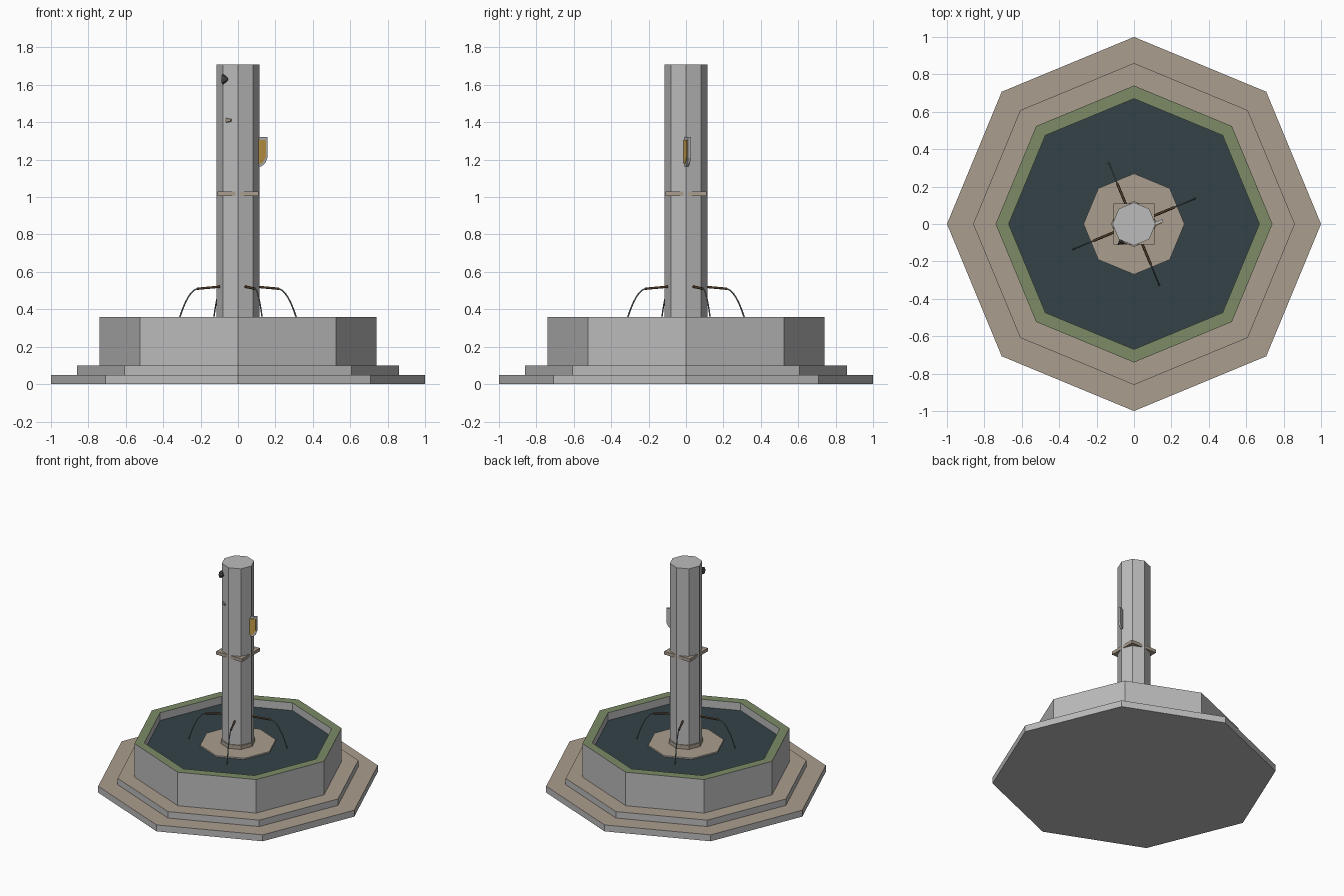
import bpy, bmesh, math
from mathutils import Vector, Matrix

if "Cube" in bpy.data.objects:
    bpy.data.objects.remove(bpy.data.objects["Cube"])


def material(name, rgb):
    m = bpy.data.materials.new(name)
    m.diffuse_color = (*rgb, 1)
    m.use_nodes = True
    m.node_tree.nodes["Principled BSDF"].inputs["Base Color"].default_value = m.diffuse_color
    return m


stone = material("stone_grey", (0.5, 0.5, 0.5))
tan = material("tan_paving", (0.40, 0.34, 0.27))
moss = material("mossy_rim", (0.20, 0.26, 0.13))
pool = material("dark_water", (0.035, 0.055, 0.065))
rust = material("rusty_pipe", (0.09, 0.05, 0.025))
stream_mat = material("stream_blue", (0.15, 0.2, 0.21))
amber = material("amber_glass", (0.55, 0.33, 0.06))
dark = material("dark_iron", (0.06, 0.06, 0.06))


def finish(name, bm, mats, top=False):
    bmesh.ops.recalc_face_normals(bm, faces=bm.faces)
    bm.normal_update()
    if top:  # second material on upward faces
        for f in bm.faces:
            f.material_index = 1 if f.normal.z > 0.5 else 0
    me = bpy.data.meshes.new(name)
    bm.to_mesh(me)
    bm.free()
    for m in mats:
        me.materials.append(m)
    ob = bpy.data.objects.new(name, me)
    bpy.context.collection.objects.link(ob)
    return ob


def octagon_lathe(name, profile, mats):
    """Sweep (radius, z) points through eight corners, capping both ends."""
    bm = bmesh.new()
    rings = [[bm.verts.new((r * math.cos(k * math.pi / 4), r * math.sin(k * math.pi / 4), z))
              for k in range(8)] for r, z in profile]
    for a, b in zip(rings, rings[1:]):
        for k in range(8):
            j = (k + 1) % 8
            bm.faces.new((a[k], a[j], b[j], b[k]))
    bm.faces.new(rings[0])
    bm.faces.new(rings[-1])
    return finish(name, bm, mats, len(mats) > 1)


def box(name, size, loc, mat, angle=0.0):
    bm = bmesh.new()
    mtx = Matrix.Rotation(angle, 4, 'Z') @ Matrix.Translation(loc) @ Matrix.Diagonal((*size, 1))
    bmesh.ops.create_cube(bm, size=1, matrix=mtx)
    return finish(name, bm, [mat])


def plate(name, outline, width, centre, mat, angle):
    """Extrude a radial/height outline sideways, then turn it about z."""
    bm = bmesh.new()
    f = bm.faces.new([bm.verts.new((r, centre - width / 2, z)) for r, z in outline])
    ext = bmesh.ops.extrude_face_region(bm, geom=[f])["geom"]
    bmesh.ops.translate(bm, vec=(0, width, 0), verts=[v for v in ext if isinstance(v, bmesh.types.BMVert)])
    ob = finish(name, bm, [mat])
    ob.rotation_euler.z = angle
    ob.location = (0.008, -0.042, 0)
    return ob


def tube(name, points, radius, mat, angle):
    cu = bpy.data.curves.new(name, 'CURVE')
    cu.dimensions = '3D'
    cu.bevel_depth = radius
    cu.bevel_resolution = 1
    cu.use_fill_caps = True
    sp = cu.splines.new('POLY')
    sp.points.add(len(points) - 1)
    for p, (r, z) in zip(sp.points, points):
        p.co = (r, 0, z, 1)
    cu.materials.append(mat)
    ob = bpy.data.objects.new(name, cu)
    ob.rotation_euler.z = angle
    bpy.context.collection.objects.link(ob)


# Stepped base
octagon_lathe("lower_step", [(1, 0), (1, 0.05)], [stone, tan])
octagon_lathe("upper_step", [(0.86, 0.05), (0.86, 0.10)], [stone, tan])

# Basin wall with mossy rim, water and centre plinth
octagon_lathe("basin_wall", [(0.74, 0.10), (0.74, 0.36), (0.67, 0.36), (0.67, 0.14)], [stone, moss])
octagon_lathe("pool_water", [(0.67, 0.29), (0.67, 0.30)], [pool])
octagon_lathe("centre_plinth", [(0.27, 0.15), (0.27, 0.31)], [stone, tan])

# Column and collars
octagon_lathe("column", [(0.115, 0.30), (0.115, 1.71)], [stone])
octagon_lathe("column_foot", [(0.122, 0.30), (0.122, 0.34)], [tan])
box("square_collar", (0.22, 0.22, 0.025), (0, 0, 1.017), tan)

# Four spouts with falling water
for i in range(4):
    a = math.radians(22.5 + 90 * i)
    tube(f"spout_pipe_{i}", [(0.09, 0.522), (0.235, 0.51)], 0.007, rust, a)
    arc = [(0.22 + 0.135 * t, 0.512 - 0.212 * t ** 2.2) for t in [k / 8 for k in range(9)]]
    tube(f"water_stream_{i}", arc, 0.004, stream_mat, a)

# Wall lantern on the right side
la = math.radians(22.5)
frame = [(0.095, 1.16), (0.125, 1.165), (0.145, 1.18), (0.158, 1.21), (0.158, 1.32), (0.095, 1.32)]
glass = [(0.105, 1.18), (0.125, 1.18), (0.148, 1.215), (0.148, 1.305), (0.105, 1.305)]
plate("lantern_frame", frame, 0.016, 0.0, stone, la)
plate("lantern_glass", glass, 0.006, -0.009, amber, la)

# Small iron fittings on the front left face
for name, size, loc, r2 in (("iron_horn", 0.03, (-0.068, -0.098, 1.63), 0.008),
                            ("iron_stud", 0.012, (-0.05, -0.1, 1.41), 0.008)):
    bm = bmesh.new()
    bmesh.ops.create_cone(bm, cap_ends=True, segments=8, radius1=size, radius2=r2, depth=0.028,
                          matrix=Matrix.Translation(loc) @ Matrix.Rotation(-math.radians(22.5), 4, 'Z')
                          @ Matrix.Rotation(math.pi / 2, 4, 'Y') @ Matrix.Diagonal((1, 0.7, 1, 1)))
    finish(name, bm, [dark if name == "iron_horn" else tan])
